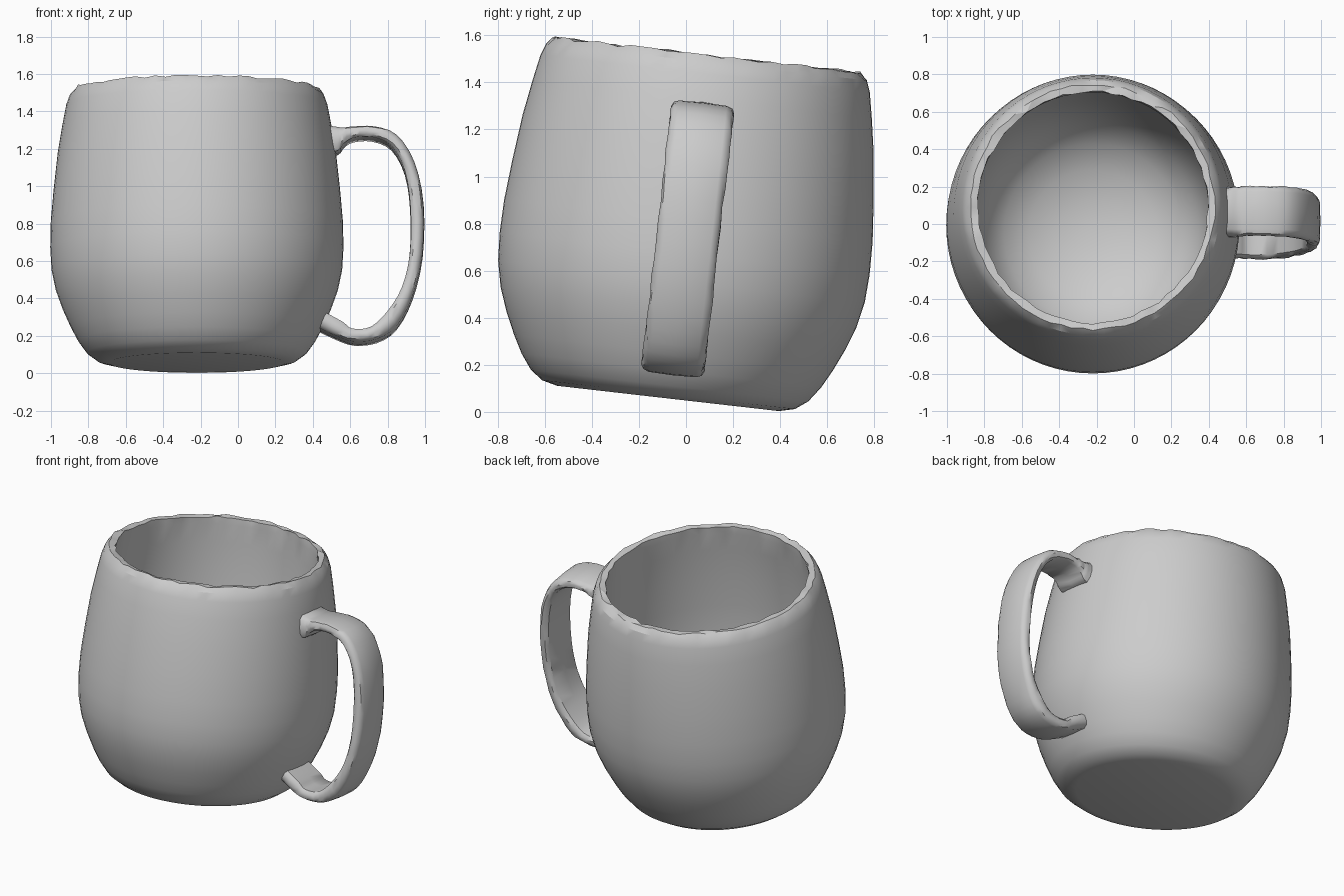
import bpy, bmesh, math, random
from mathutils import Matrix, Vector

if "Cube" in bpy.data.objects:
    bpy.data.objects.remove(bpy.data.objects["Cube"])

random.seed(4)
TILT = math.radians(6.5)
CX = -0.22                      # mug axis in x
PLACE = Matrix.Translation((CX, -0.076, 0.056)) @ Matrix.Rotation(-TILT, 4, 'X')

clay = bpy.data.materials.new("grey_clay")
clay.diffuse_color = (0.604, 0.604, 0.604, 1)
clay.use_nodes = True
clay.node_tree.nodes["Principled BSDF"].inputs["Base Color"].default_value = clay.diffuse_color


def jit(a):
    return random.uniform(-a, a)


def finish(name, bm, angle):
    bmesh.ops.recalc_face_normals(bm, faces=bm.faces)
    bm.transform(PLACE)
    me = bpy.data.meshes.new(name)
    bm.to_mesh(me)
    bm.free()
    me.materials.append(clay)
    ob = bpy.data.objects.new(name, me)
    bpy.context.collection.objects.link(ob)
    bpy.ops.object.select_all(action='DESELECT')
    ob.select_set(True)
    bpy.context.view_layer.objects.active = ob
    bpy.ops.object.shade_smooth_by_angle(angle=math.radians(angle))
    return ob


def bridge(bm, a, b):
    n = len(a)
    return [bm.faces.new((a[i], a[(i + 1) % n], b[(i + 1) % n], b[i])) for i in range(n)]


def spline(pts, steps):
    """Catmull-Rom through a list of vectors."""
    out = []
    p = [pts[0] * 2 - pts[1]] + pts + [pts[-1] * 2 - pts[-2]]
    for i in range(1, len(p) - 2):
        a, b, c, d = p[i - 1:i + 3]
        for k in range(steps):
            t = k / steps
            out.append(0.5 * (2 * b + (c - a) * t + (2 * a - 5 * b + 4 * c - d) * t * t
                              + (3 * b - a - 3 * c + d) * t ** 3))
    return out + [pts[-1]]


# Mug body: outer wall, chipped rim, inner wall and rounded bowl as one shell
SEG = 72
outer = [(.47, 0), (.535, .016), (.588, .055), (.635, .12), (.675, .195), (.718, .29),
         (.754, .39), (.777, .5), (.784, .62), (.781, .76), (.766, .93), (.744, 1.13),
         (.719, 1.28), (.698, 1.39), (.68, 1.44)]
rim = [(.652, 1.47), (.615, 1.466)]
inner = [(.617, 1.42), (.628, 1.3), (.636, 1.1), (.64, .9), (.637, .7), (.615, .52),
         (.565, .37), (.475, .255), (.345, .175), (.19, .125), (.06, .11)]
bm = bmesh.new()
rings = []
for r, h in outer + rim + inner:
    chip = 0.007 if (r, h) in rim else 0
    ring = []
    for i in range(SEG):
        a = 2 * math.pi * i / SEG
        rr = r + jit(chip)
        ring.append(bm.verts.new((rr * math.cos(a), 1.01 * rr * math.sin(a), h + jit(chip))))
    rings.append(ring)
rim_faces = []
for k in range(len(rings) - 1):
    faces = bridge(bm, rings[k], rings[k + 1])
    if len(outer) - 1 <= k <= len(outer) + 1:
        rim_faces += faces
bm.faces.new(rings[0])
bm.faces.new(rings[-1])
bmesh.ops.triangulate(bm, faces=rim_faces)
finish("mug_body", bm, 28)

# Handle: rounded strap swept between an outer and an inner curve (x, z pairs)
pairs = [((.43, 1.325), (.43, 1.15)), ((.515, 1.312), (.535, 1.175)),
         ((.56, 1.305), (.568, 1.215)),
         ((.62, 1.31), (.62, 1.245)), ((.73, 1.31), (.72, 1.248)),
         ((.85, 1.265), (.82, 1.2)), ((.945, 1.12), (.89, 1.07)),
         ((.992, .9), (.92, .87)), ((.987, .62), (.917, .63)),
         ((.935, .4), (.875, .45)), ((.85, .24), (.80, .325)),
         ((.745, .17), (.71, .238)), ((.62, .156), (.61, .228)),
         ((.52, .188), (.56, .265)), ((.41, .24), (.44, .33))]
section = [(-.095, .97), (0, 1.01), (.095, .97), (.117, .82), (.126, .55), (.124, .25),
           (.108, .03), (0, 0), (-.108, .03), (-.124, .25), (-.126, .55), (-.117, .82)]
path = spline([Vector((*o, *i)) for o, i in pairs], 3)
bm = bmesh.new()
rings = []
for ox, oz, ix, iz in path:
    ring = []
    for w, s in section:
        x = ix + (ox - ix) * s
        z = iz + (oz - iz) * s
        rough = 0.004 if abs(w) > .11 else 0
        ring.append(bm.verts.new((x - CX, 1.06 * w + .006 + jit(rough),
                                  (z - .055) / math.cos(TILT) + jit(rough))))
    rings.append(ring)
for a, b in zip(rings, rings[1:]):
    bridge(bm, a, b)
bm.faces.new(rings[0])
bm.faces.new(rings[-1])
finish("handle", bm, 40)
